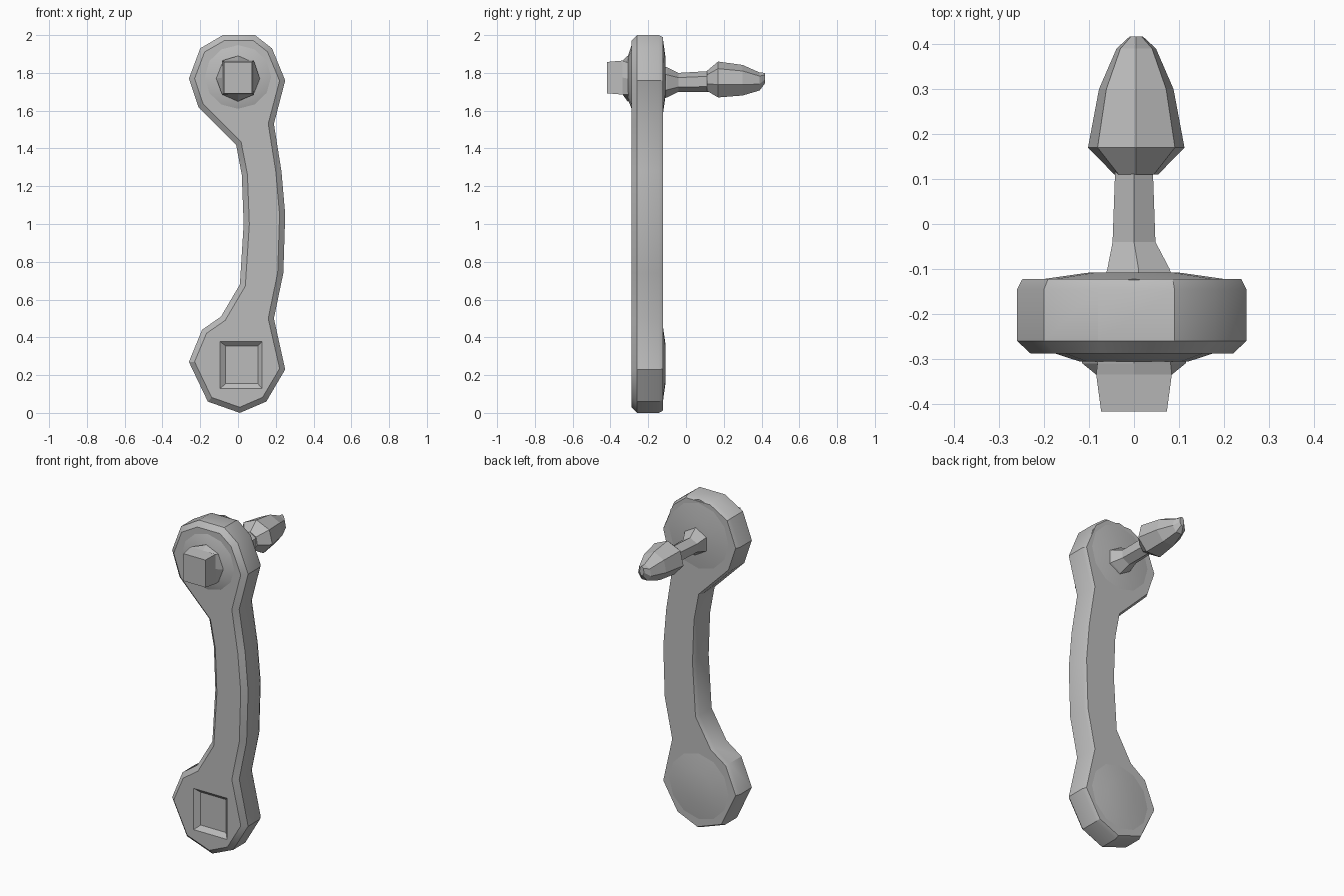
import bpy, bmesh, math

old = bpy.data.objects.get("Cube")
if old:
    bpy.data.objects.remove(old, do_unlink=True)

grey = bpy.data.materials.new("plain grey")
grey.use_nodes = True
COLOUR = (0.5, 0.5, 0.5, 1)
grey.diffuse_color = COLOUR
grey.node_tree.nodes["Principled BSDF"].inputs["Base Color"].default_value = COLOUR


def make_object(name, bm):
    bmesh.ops.recalc_face_normals(bm, faces=bm.faces)
    mesh = bpy.data.meshes.new(name)
    bm.to_mesh(mesh)
    bm.free()
    mesh.materials.append(grey)
    obj = bpy.data.objects.new(name, mesh)
    bpy.context.collection.objects.link(obj)
    return obj


def loft(name, rings):
    """Join rings of (x, y, z) points along y and cap both ends."""
    bm = bmesh.new()
    loops = [[bm.verts.new(p) for p in ring] for ring in rings]
    for a, b in zip(loops, loops[1:]):
        n = len(a)
        for i in range(n):
            bm.faces.new((a[i], a[(i + 1) % n], b[(i + 1) % n], b[i]))
    bm.faces.new(loops[0])
    bm.faces.new(loops[-1])
    return make_object(name, bm)


def oval(y, rx, rz, cx, cz, sides=8, turn=0.0):
    step = math.tau / sides
    return [(cx + rx * math.cos(turn + i * step), y, cz + rz * math.sin(turn + i * step))
            for i in range(sides)]


def square(y, hx, hz, cx, cz):
    """Eight points on a rectangle: corners and edge middles."""
    ring = []
    for i in range(8):
        c, s = math.cos(i * math.tau / 8), math.sin(i * math.tau / 8)
        m = max(abs(c), abs(s))
        ring.append((cx + hx * c / m, y, cz + hz * s / m))
    return ring


def smooth(obj, degrees=30):
    bpy.ops.object.select_all(action="DESELECT")
    obj.select_set(True)
    bpy.context.view_layer.objects.active = obj
    bpy.ops.object.shade_smooth_by_angle(angle=math.radians(degrees))


# Curved arm with a round head at each end, from a side outline
outline = [(-0.08, 2.0), (0.09, 2.0), (0.18, 1.93), (0.25, 1.76), (0.19, 1.53),
           (0.23, 1.28), (0.25, 1.05), (0.24, 0.74), (0.19, 0.5), (0.25, 0.23),
           (0.15, 0.06), (0.01, 0.0), (-0.16, 0.06), (-0.26, 0.27), (-0.19, 0.44),
           (-0.09, 0.51), (0.01, 0.68), (0.03, 1.0), (0.02, 1.26), (-0.01, 1.42),
           (-0.21, 1.62), (-0.26, 1.77), (-0.2, 1.93)]
bm = bmesh.new()
front = bm.faces.new([bm.verts.new((x, -0.26, z)) for x, z in outline])
made = bmesh.ops.extrude_face_region(bm, geom=[front], use_keep_orig=True)["geom"]
back = next(g for g in made if isinstance(g, bmesh.types.BMFace))
bmesh.ops.translate(bm, verts=back.verts, vec=(0, 0.115, 0))
bmesh.ops.recalc_face_normals(bm, faces=bm.faces)
bmesh.ops.inset_individual(bm, faces=[front], thickness=0.03, depth=0.028)
bmesh.ops.inset_individual(bm, faces=[back], thickness=0.012, depth=0.023)
arm = make_object("arm", bm)

# Shallow square socket cut into the lower head
cutter = loft("socket_cutter", [square(-0.32, 0.15, 0.16, 0.01, 0.25),
                                square(-0.265, 0.085, 0.1, 0.02, 0.255)])
cut = arm.modifiers.new("socket", "BOOLEAN")
cut.operation = "DIFFERENCE"
cut.solver = "EXACT"
cut.object = cutter
smooth(arm)
bpy.ops.object.modifier_apply(modifier=cut.name)
bpy.data.objects.remove(cutter, do_unlink=True)

# Low domes on the faces of the heads
for name, z in (("lower_back_dome", 0.26), ("upper_back_dome", 1.78)):
    smooth(loft(name, [oval(-0.125, 0.22, 0.22, 0, z, 12),
                       oval(-0.108, 0.1, 0.1, 0, z, 12)]))
smooth(loft("upper_front_dome", [oval(-0.28, 0.2, 0.19, 0, 1.78, 12),
                                 oval(-0.306, 0.12, 0.12, 0, 1.775, 12)]))

# Square axle peg with a flared foot
loft("axle_peg", [oval(-0.28, 0.12, 0.125, 0, 1.77),
                  oval(-0.31, 0.115, 0.12, 0, 1.77),
                  square(-0.335, 0.084, 0.09, 0, 1.775),
                  square(-0.417, 0.073, 0.083, 0, 1.775)])

# Pedal shaft and faceted grip
half = math.pi / 6
loft("shaft", [oval(-0.13, 0.09, 0.09, 0.01, 1.75, 6, half),
               oval(-0.1, 0.08, 0.08, 0.01, 1.75, 6, half),
               oval(-0.04, 0.055, 0.05, 0, 1.75, 6, half),
               oval(0.13, 0.048, 0.055, 0, 1.755, 6, half)])
grip = [(0.11, 0.05, 0.055, 1.755), (0.17, 0.11, 0.1, 1.76), (0.3, 0.085, 0.085, 1.757),
        (0.39, 0.045, 0.05, 1.752), (0.417, 0.015, 0.03, 1.77)]
loft("grip", [oval(y, rx, rz, 0.005, z, 7, math.pi / 2) for y, rx, rz, z in grip])
